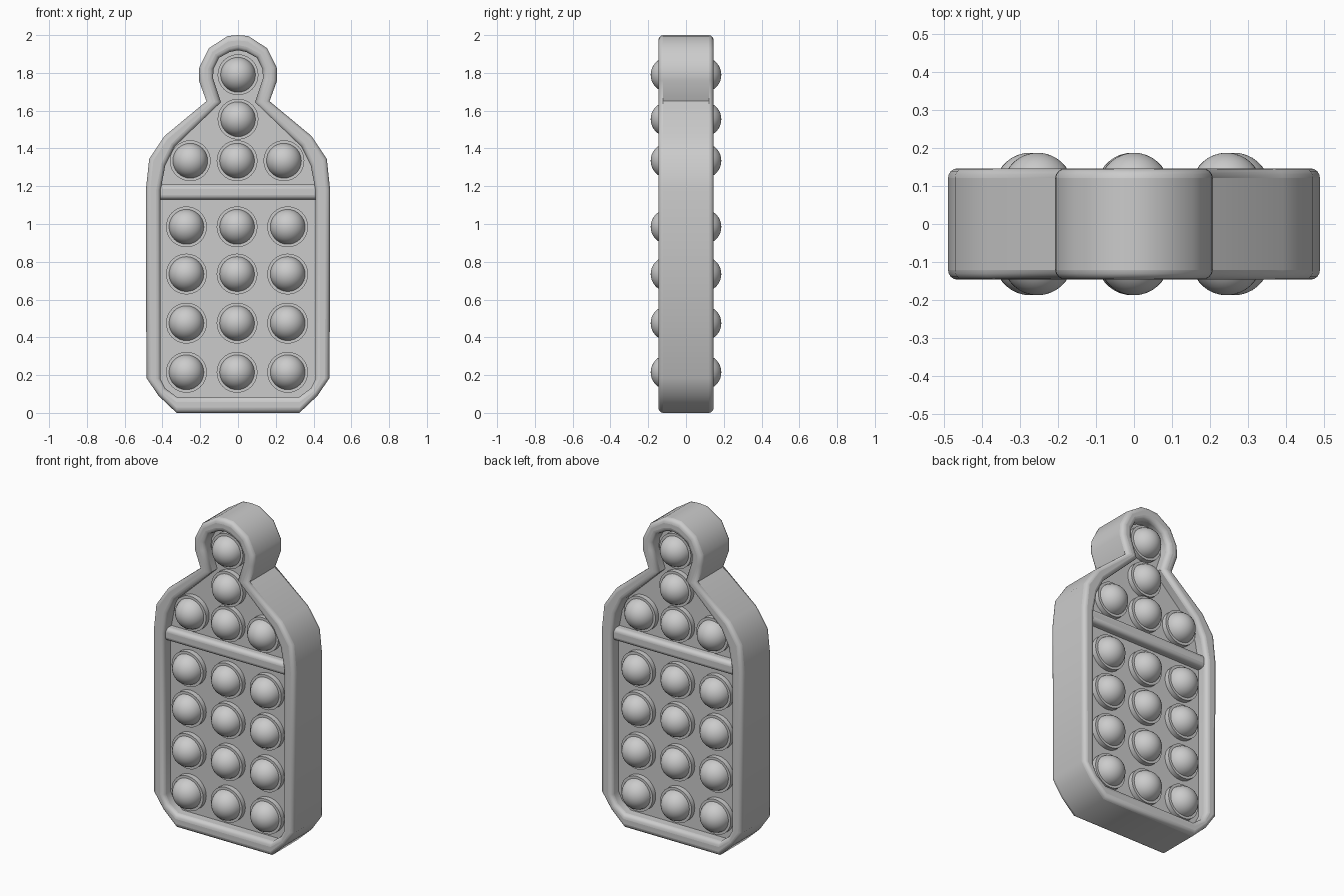
import bpy
import bmesh
import math
from mathutils import Matrix, Vector

default = bpy.data.objects.get("Cube")
if default:
    bpy.data.objects.remove(default, do_unlink=True)

grey = bpy.data.materials.new("light grey")
grey.use_nodes = True
grey.diffuse_color = (0.6, 0.6, 0.6, 1)
grey.node_tree.nodes["Principled BSDF"].inputs["Base Color"].default_value = (0.6, 0.6, 0.6, 1)


def finish(name, bm, bevel=0, angle=40):
    """Turn a bmesh into a smooth-shaded object, with optional rounded edges."""
    bmesh.ops.recalc_face_normals(bm, faces=bm.faces)
    mesh = bpy.data.meshes.new(name)
    bm.to_mesh(mesh)
    bm.free()
    mesh.materials.append(grey)
    obj = bpy.data.objects.new(name, mesh)
    bpy.context.collection.objects.link(obj)
    if bevel:
        mod = obj.modifiers.new("rounded edges", "BEVEL")
        mod.width = bevel
        mod.segments = 4
        mod.limit_method = "ANGLE"
        mod.angle_limit = math.radians(75)
    bpy.ops.object.select_all(action="DESELECT")
    bpy.context.view_layer.objects.active = obj
    obj.select_set(True)
    bpy.ops.object.shade_smooth_by_angle(angle=math.radians(angle))
    return obj


def mirrored(half):
    """Close a half outline that starts on the centre line."""
    return half + [(-x, z) for x, z in reversed(half[1:])]


def ring(bm, outline, y):
    return [bm.verts.new((x, y, z)) for x, z in outline]


def bridge(bm, a, b):
    for i in range(len(a)):
        j = (i + 1) % len(a)
        bm.faces.new((a[i], a[j], b[j], b[i]))


# Outlines from the top of the knob down to the base
outer = mirrored([(0, 2), (.055, 1.995), (.155, 1.93), (.205, 1.83), (.207, 1.76),
                  (.167, 1.65), (.39, 1.465), (.47, 1.345), (.488, 1.18),
                  (.485, .185), (.42, .09), (.325, 0)])
inner = mirrored([(0, 1.92), (.045, 1.91), (.1, 1.88), (.13, 1.82), (.132, 1.77),
                  (.09, 1.645), (.335, 1.41), (.385, 1.31), (.41, 1.18),
                  (.41, .18), (.385, .13), (.325, .085)])

# Raised frame, open in the middle
DEPTH = 0.146
bm = bmesh.new()
loops = [ring(bm, o, y) for o, y in
         ((outer, -DEPTH), (outer, DEPTH), (inner, DEPTH), (inner, -DEPTH))]
for i in range(4):
    bridge(bm, loops[i], loops[(i + 1) % 4])
finish("frame", bm, bevel=0.026, angle=50)

# Recessed panel, its edge buried in the middle of the frame
bm = bmesh.new()
middle = [((a + c) / 2, (b + d) / 2) for (a, b), (c, d) in zip(outer, inner)]
front, back = ring(bm, middle, -0.075), ring(bm, middle, 0.075)
bridge(bm, front, back)
bm.faces.new(front)
bm.faces.new(back)
finish("panel", bm)

# Cross bar between the two compartments
bm = bmesh.new()
bmesh.ops.create_cube(bm, size=1, matrix=Matrix.Translation((0, 0, 1.17))
                      @ Matrix.Diagonal((0.86, 0.25, 0.08, 1)))
finish("cross_bar", bm, bevel=0.024)


def bubble(name, x, z):
    """Collar through the panel with a dome on each side, as one lathed shape."""
    radius, base, steps = 0.093, 0.094, 8
    side = [(0.108, 0.106)]
    for i in range(steps + 1):
        t = math.asin(0.012 / radius)
        t += (math.pi / 2 - t) * i / steps
        side.append((radius * math.cos(t), base + radius * math.sin(t)))
    profile = [(r, -y) for r, y in reversed(side)] + side
    bm = bmesh.new()
    verts = [bm.verts.new((r, y, 0)) for r, y in profile]
    edges = [bm.edges.new(pair) for pair in zip(verts, verts[1:])]
    bmesh.ops.spin(bm, geom=verts + edges, cent=(0, 0, 0), axis=(0, 1, 0),
                   angle=2 * math.pi, steps=32)
    bmesh.ops.remove_doubles(bm, verts=bm.verts, dist=0.0005)
    obj = finish(name, bm)
    obj.location = Vector((x, 0, z))


# Grid of bubbles in the lower compartment
for row, z in enumerate((0.215, 0.475, 0.735, 0.985)):
    for col in (-1, 0, 1):
        bubble(f"body_bubble_{row + 1}_{col + 2}", col * 0.268 - 0.005, z)

# Bubbles in the shoulder, neck and knob
for col in (-1, 0, 1):
    bubble(f"shoulder_bubble_{col + 2}", col * 0.248 - 0.005, 1.335)
bubble("neck_bubble", 0, 1.555)
bubble("knob_bubble", 0, 1.79)
